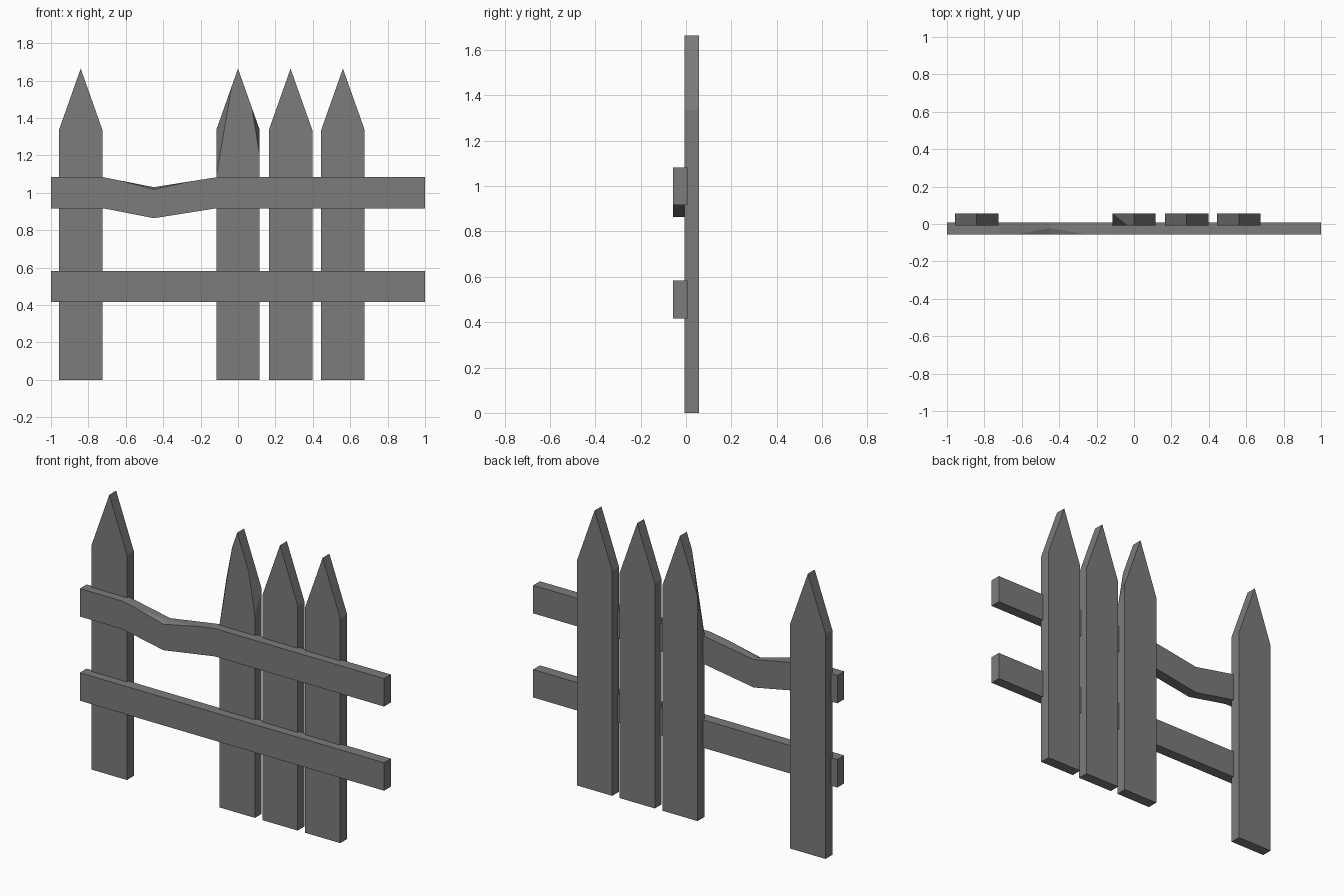
import bpy
import bmesh

if "Cube" in bpy.data.objects:
    bpy.data.objects.remove(bpy.data.objects["Cube"])

PICKET_FRONT, PICKET_BACK = -0.007, 0.057
RAIL_FRONT, RAIL_BACK = -0.057, 0.007
HALF_W, SHOULDER, TIP = 0.116, 1.336, 1.664
RAIL_HALF = 0.083

# Dark grey shared by all parts
grey = bpy.data.materials.new("dark_grey")
grey.diffuse_color = (0.2, 0.2, 0.2, 1)
grey.use_nodes = True
grey.node_tree.nodes["Principled BSDF"].inputs["Base Color"].default_value = grey.diffuse_color


def finish(name, bm):
    bmesh.ops.recalc_face_normals(bm, faces=bm.faces[:])
    mesh = bpy.data.meshes.new(name)
    bm.to_mesh(mesh)
    bm.free()
    mesh.materials.append(grey)
    obj = bpy.data.objects.new(name, mesh)
    bpy.context.collection.objects.link(obj)
    return obj


def convex_part(name, front, back, y0, y1):
    """Convex solid between a front and a back outline in x, z."""
    bm = bmesh.new()
    for outline, y in ((front, y0), (back, y1)):
        for x, z in outline:
            bm.verts.new((x, y, z))
    bmesh.ops.convex_hull(bm, input=bm.verts[:])
    bmesh.ops.dissolve_limit(bm, angle_limit=0.01,
                             verts=bm.verts[:], edges=bm.edges[:])
    return finish(name, bm)


def slope_z(x):
    """Height of the pointed top at distance x from the picket centre."""
    return TIP - abs(x) * (TIP - SHOULDER) / HALF_W


# Pickets, one of them with chipped front corners
pointed = [(-HALF_W, 0), (HALF_W, 0), (HALF_W, SHOULDER),
           (0, TIP), (-HALF_W, SHOULDER)]
chipped = [(-HALF_W, 0), (HALF_W, 0), (HALF_W, 1.20), (0.075, slope_z(0.075)),
           (0, TIP), (-0.034, slope_z(0.034)), (-HALF_W, 1.09)]
for i, cx in enumerate((-0.841, 0.0, 0.281, 0.561)):
    front = chipped if i == 1 else pointed
    picket = convex_part(f"picket_{i + 1}", front, pointed,
                         PICKET_FRONT, PICKET_BACK)
    picket.location.x = cx

# Straight lower rail
rail = [(-1, 0.5 - RAIL_HALF), (1, 0.5 - RAIL_HALF),
        (1, 0.5 + RAIL_HALF), (-1, 0.5 + RAIL_HALF)]
convex_part("lower_rail", rail, rail, RAIL_FRONT, RAIL_BACK)

# Sagging upper rail
path = [(-1, 1.0), (-0.72, 1.0), (-0.45, 0.947), (-0.115, 1.0), (1, 1.0)]
bm = bmesh.new()


def row(y, dz):
    return [bm.verts.new((x, y, z + dz)) for x, z in path]


fb, ft = row(RAIL_FRONT, -RAIL_HALF), row(RAIL_FRONT, RAIL_HALF)
bb, bt = row(RAIL_BACK, -RAIL_HALF), row(RAIL_BACK, RAIL_HALF)

# Shallow chip in the front top edge at the sag
ft[2].co.z -= 0.012
chip_l = bm.verts.new((-0.64, RAIL_FRONT, 1.0673))
chip_r = bm.verts.new((-0.24, RAIL_FRONT, 1.0632))
chip_in = bm.verts.new((-0.45, -0.022, 1.03))
front_extra = {1: [chip_l], 2: [chip_r]}
top_extra = {1: [ft[1], chip_l, chip_in], 2: [chip_in, chip_r, ft[3]]}

for i in range(len(path) - 1):
    j = i + 1
    # front, back, underside and top of each span
    bm.faces.new([fb[i], fb[j], ft[j], *front_extra.get(i, []), ft[i]])
    bm.faces.new([bb[j], bb[i], bt[i], bt[j]])
    bm.faces.new([bb[i], bb[j], fb[j], fb[i]])
    bm.faces.new(top_extra.get(i, [ft[i], ft[j]]) + [bt[j], bt[i]])
# chip facets and end caps
bm.faces.new([chip_l, ft[2], chip_in])
bm.faces.new([ft[2], chip_r, chip_in])
bm.faces.new([fb[0], ft[0], bt[0], bb[0]])
bm.faces.new([fb[-1], bb[-1], bt[-1], ft[-1]])
finish("upper_rail", bm)
